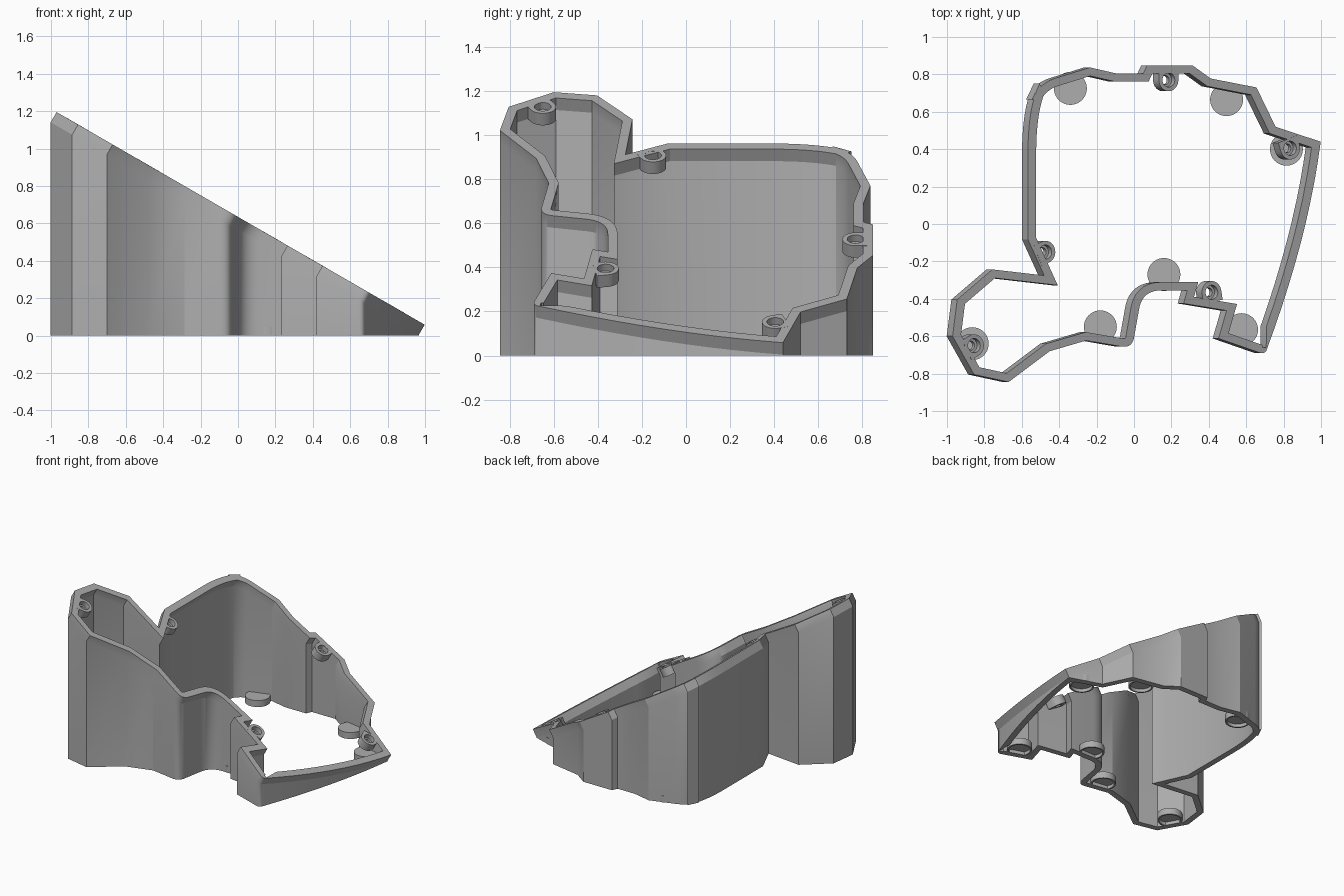
import bpy, bmesh
from math import sin, cos, radians, pi
from mathutils import Vector

cube = bpy.data.objects.get("Cube")
if cube:
    bpy.data.objects.remove(cube, do_unlink=True)

grey = bpy.data.materials.new("mid grey")
grey.use_nodes = True
COLOUR = (0.42, 0.42, 0.42, 1)
grey.diffuse_color = COLOUR
grey.node_tree.nodes["Principled BSDF"].inputs["Base Color"].default_value = COLOUR

NORMAL = Vector((0.5, 0, 0.866))   # direction of the sloped rim
RIM = 0.063                        # rim depth along that direction
WALL = 0.044


def slope_z(x):
    return 0.635 - 0.5776 * x


def skin(name, loops, wrap=False, caps=False):
    """Join equal-length closed loops with quads."""
    bm = bmesh.new()
    rings = [[bm.verts.new(p) for p in loop] for loop in loops]
    pairs = list(zip(rings, rings[1:]))
    if wrap:
        pairs.append((rings[-1], rings[0]))
    for a, b in pairs:
        for i in range(len(a)):
            j = (i + 1) % len(a)
            bm.faces.new((a[i], a[j], b[j], b[i]))
    if caps:
        bm.faces.new(rings[0])
        bm.faces.new(rings[-1])
    bmesh.ops.recalc_face_normals(bm, faces=bm.faces)
    mesh = bpy.data.meshes.new(name)
    bm.to_mesh(mesh)
    bm.free()
    mesh.materials.append(grey)
    obj = bpy.data.objects.new(name, mesh)
    bpy.context.collection.objects.link(obj)
    bpy.ops.object.select_all(action='DESELECT')
    obj.select_set(True)
    bpy.context.view_layer.objects.active = obj
    bpy.ops.object.shade_smooth_by_angle(angle=radians(25))
    return obj


def fillet(points, steps=10):
    """Round each corner that carries a third value, the tangent length."""
    out = []
    for i, p in enumerate(points):
        c = Vector(p[:2])
        if len(p) == 2:
            out.append(c)
            continue
        ends = []
        for q in (points[i - 1], points[(i + 1) % len(points)]):
            d = Vector(q[:2]) - c
            ends.append(c + d.normalized() * min(p[2], d.length * 0.97))
        for k in range(steps + 1):
            t = k / steps
            out.append(ends[0] * (1 - t) ** 2 + c * 2 * t * (1 - t) + ends[1] * t * t)
    return out


def inset(points, dist):
    """Mitred inward offset of a counter-clockwise outline."""
    out = []
    for i, p in enumerate(points):
        a = (p - points[i - 1]).normalized()
        b = (points[(i + 1) % len(points)] - p).normalized()
        na, nb = Vector((-a.y, a.x)), Vector((-b.y, b.x))
        out.append(p + (na + nb) * dist / max(1 + na.dot(nb), 0.35))
    return out


# Rim outline, counter-clockwise: left pod, front edge, right edge, back edge
OUTLINE = [
    (-.97, -.60), (-.855, -.805), (-.67, -.845), (-.45, -.68), (-.255, -.623),
    (-.01, -.665, .06), (.045, -.355, .1), (.285, -.355), (.265, -.425), (.495, -.463),
    (.452, -.612), (.7, -.698, .03), (.93, -.08, 2), (.998, .44), (.757, .52), (.655, .73),
    (.41, .778), (.313, .848), (.07, .848), (.05, .805), (-.095, .805), (-.235, .837),
    (-.425, .778), (-.505, .75, .09), (-.567, .62, .24), (-.567, -.083), (-.48, -.275),
    (-.757, -.243), (-.945, -.404),
]


# Vertical wall with a rim band square to the slope
def wall_loops(contour):
    top = [Vector((p.x, p.y, slope_z(p.x))) for p in contour]
    base = [p - NORMAL * RIM for p in top]
    for p in base:
        p.z = max(p.z, 0.003)
    floor = [Vector((p.x, p.y, 0)) for p in base]
    return [floor, base, top]


outer = fillet(OUTLINE)
inner = inset(outer, WALL)
skin("case_wall", wall_loops(outer) + wall_loops(inner)[::-1], wrap=True)


# Screw bosses: hollow, square to the slope, squared off on the wall side
def boss(name, x, y, toward, n=40):
    ex, ey = Vector((0.866, 0, -0.5)), Vector((0, 1, 0))
    top = Vector((x, y, slope_z(x))) + NORMAL * 0.0005
    t = radians(toward)
    out_dir = ex * cos(t) + ey * sin(t)
    side = ex * sin(t) - ey * cos(t)

    def ring(radius, depth, squared):
        pts = []
        for i in range(n):
            a = 2 * pi * i / n
            u, v = cos(a), sin(a)
            if squared and v > 0:
                m = max(abs(u), v)
                u, v = u / m, min(v / m, 0.85)
            pts.append(top + side * u * radius + out_dir * v * radius - NORMAL * depth)
        return pts

    skin(name, [ring(.06, 0, True), ring(.06, RIM, True),
                ring(.024, RIM, False), ring(.024, .035, False),
                ring(.038, .035, False), ring(.038, 0, False)], wrap=True)


boss("pod_boss", -.855, -.65, 209)
boss("left_wall_boss", -.473, -.15, 205)
boss("back_boss", .185, .77, 90)
boss("corner_boss", .835, .405, 109)
boss("front_boss", .415, -.365, -80)


# Round feet at floor level, recessed underneath
def foot(name, x, y, n=40):
    def ring(radius, z):
        return [Vector((x + radius * cos(2 * pi * i / n), y + radius * sin(2 * pi * i / n), z))
                for i in range(n)]
    skin(name, [ring(.088, .05), ring(.088, 0), ring(.076, 0), ring(.076, .025)], caps=True)


FEET = [(-.34, .725), (.495, .665), (.815, .4), (.16, -.27), (-.18, -.55), (.575, -.565),
        (-.865, -.64)]
for i, (x, y) in enumerate(FEET):
    foot(f"foot_{i + 1}", x, y)
